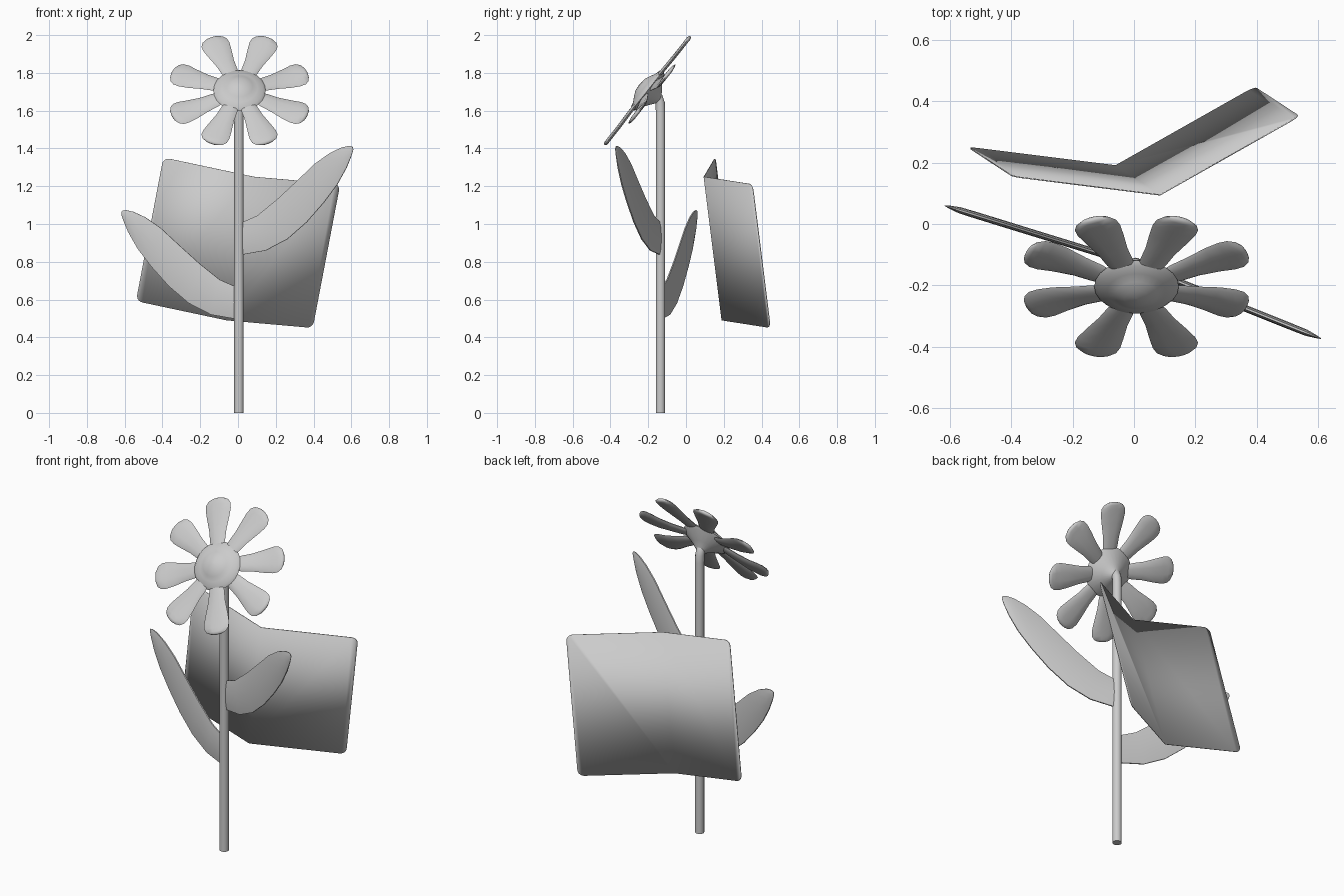
import bpy, bmesh, math
from mathutils import Vector, Matrix

cube = bpy.data.objects.get("Cube")
if cube:
    bpy.data.objects.remove(cube, do_unlink=True)

GREY = (0.6, 0.6, 0.6, 1)
grey = bpy.data.materials.new("soft_grey")
grey.use_nodes = True
grey.diffuse_color = GREY
grey.node_tree.nodes["Principled BSDF"].inputs["Base Color"].default_value = GREY


def finish(name, bm, matrix=None, angle=40, subdiv=0):
    bmesh.ops.recalc_face_normals(bm, faces=bm.faces)
    mesh = bpy.data.meshes.new(name)
    bm.to_mesh(mesh)
    bm.free()
    mesh.materials.append(grey)
    obj = bpy.data.objects.new(name, mesh)
    bpy.context.collection.objects.link(obj)
    if matrix:
        obj.matrix_world = matrix
    if subdiv:
        mod = obj.modifiers.new("smooth", 'SUBSURF')
        mod.levels = mod.render_levels = subdiv
    bpy.ops.object.select_all(action='DESELECT')
    obj.select_set(True)
    bpy.context.view_layer.objects.active = obj
    bpy.ops.object.shade_smooth_by_angle(angle=math.radians(angle))
    return obj


def loft(bm, rings):
    """Skin closed rings of points and cap both ends."""
    rows = [[bm.verts.new(p) for p in ring] for ring in rings]
    n = len(rows[0])
    for a, b in zip(rows, rows[1:]):
        for i in range(n):
            j = (i + 1) % n
            bm.faces.new((a[i], a[j], b[j], b[i]))
    bm.faces.new(rows[0])
    bm.faces.new(rows[-1])


def circle(radius, n):
    return [(radius * math.cos(math.tau * i / n), radius * math.sin(math.tau * i / n))
            for i in range(n)]


# Stem: round tube bending forward into the flower
path = [Vector((0.005, y, z)) for y, z in
        ((-0.135, 0), (-0.135, 1.6), (-0.137, 1.64), (-0.147, 1.67), (-0.165, 1.69), (-0.19, 1.705))]
rings = []
for i, p in enumerate(path):
    d = (path[min(i + 1, len(path) - 1)] - path[max(i - 1, 0)]).normalized()
    side = Vector((1, 0, 0))
    up = d.cross(side)
    rings.append([p + side * a + up * b for a, b in circle(0.025, 16)])
bm = bmesh.new()
loft(bm, rings)
finish("stem", bm)

# Flower frame: local x across, local y up the tilted face, local z out of it
tilt = math.atan2(0.785, 0.62)
flower = Matrix.Translation((0.008, -0.215, 1.715)) @ Matrix.Rotation(tilt, 4, 'X')

# Flower centre: low dome in front, tapering to the stem behind
profile = [(0.004, 0.04), (0.04, 0.036), (0.07, 0.022), (0.095, 0.008), (0.125, 0.0), (0.138, -0.014),
           (0.125, -0.026), (0.065, -0.06), (0.028, -0.088), (0.02, -0.095)]
bm = bmesh.new()
loft(bm, [[(x, y, h) for x, y in circle(r, 24)] for r, h in profile])
finish("flower_centre", bm, flower, 60)

# Petals: eight rounded paddles, the side ones leaning back
outline = [(0.08, 0.03), (0.14, 0.045), (0.20, 0.051), (0.27, 0.066), (0.32, 0.075),
           (0.35, 0.073), (0.372, 0.058), (0.383, 0.034), (0.387, 0.01)]
for k in range(8):
    angle = math.radians(22.5 + 45 * k)
    lean = 0.042 * math.cos(angle) ** 2
    bm = bmesh.new()
    rings = []
    for r, w in outline:
        mid = -0.008 - lean * min(1, r / 0.25)
        t = 0.011 * min(1, w / 0.04)
        rings.append([(r, w * c, mid + t * s) for c, s in circle(1, 10)])
    loft(bm, rings)
    finish(f"petal_{k + 1}", bm, flower @ Matrix.Rotation(angle, 4, 'Z'), 60)

# Leaves: flat curved blades, (distance from stem, lower edge, upper edge)
blade = [(0.0, 0.0, 0.175), (0.13, 0.025, 0.22), (0.25, 0.085, 0.31), (0.36, 0.175, 0.405),
         (0.46, 0.28, 0.495), (0.54, 0.375, 0.55), (0.60, 0.465, 0.578), (0.635, 0.53, 0.585),
         (0.65, 0.562, 0.58)]


def leaf(name, base, turn):
    bm = bmesh.new()
    rings = []
    for s, low, high in blade:
        mid, half = (low + high) / 2, (high - low) / 2
        t = 0.011 * min(1, half / 0.06)
        rings.append([(s - 0.25 * half * b * min(1, s / 0.1), t * a, mid + half * b)
                      for a, b in circle(1, 10)])
    loft(bm, rings)
    finish(name, bm, Matrix.Translation((0.005, -0.132, base)) @ Matrix.Rotation(turn, 4, 'Z'), 60)


leaf("left_leaf", 0.83, math.atan2(-0.24, 0.6))
leaf("right_leaf", 0.49, math.atan2(0.185, -0.6))

# Folded card: two panels meeting at a slanted fold, outer corners rounded
top_fold = Vector((0.085, 0.095, 1.25))
rise = Vector((0.145, -0.095, 0.76))
right_edge = Vector((-0.48, 0.06, 0.102))
left_edge = Vector((0.455, 0.257, -0.04))
bm = bmesh.new()
tops = [bm.verts.new(top_fold + v) for v in (right_edge, Vector(), left_edge)]
lows = [bm.verts.new(v.co - rise) for v in tops]
for i in range(2):
    bm.faces.new((tops[i], lows[i], lows[i + 1], tops[i + 1]))
corners = [tops[0], tops[2], lows[0], lows[2]]
bmesh.ops.bevel(bm, geom=corners, offset=0.035, segments=5, profile=0.5, affect='VERTICES')
card = finish("folded_card", bm, angle=25)
thick = card.modifiers.new("thickness", 'SOLIDIFY')
thick.thickness = 0.004
thick.offset = 0
